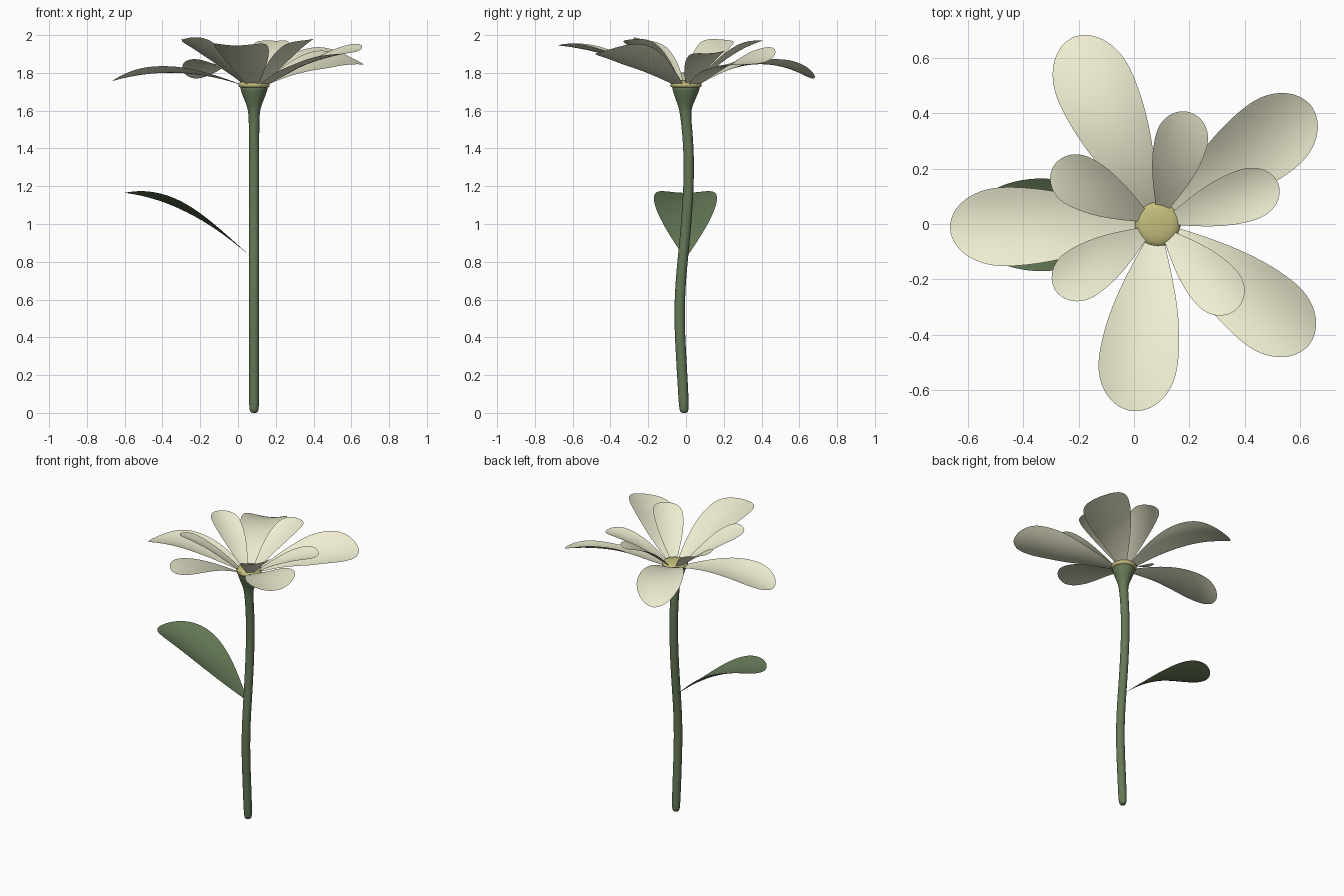
import bpy, math

if "Cube" in bpy.data.objects:
    bpy.data.objects.remove(bpy.data.objects["Cube"])

CX = 0.085  # stem axis


def material(name, color):
    m = bpy.data.materials.new(name)
    m.diffuse_color = (*color, 1)
    m.use_nodes = True
    m.node_tree.nodes["Principled BSDF"].inputs["Base Color"].default_value = m.diffuse_color
    return m


GREEN = material("stem_green", (0.13, 0.19, 0.095))
CREAM = material("petal_cream", (0.86, 0.85, 0.64))
YELLOW = material("centre_yellow", (0.55, 0.51, 0.2))


def make_object(name, verts, faces, mat, levels=1):
    me = bpy.data.meshes.new(name)
    me.from_pydata(verts, [], faces)
    me.materials.append(mat)
    me.polygons.foreach_set("use_smooth", [True] * len(me.polygons))
    ob = bpy.data.objects.new(name, me)
    bpy.context.collection.objects.link(ob)
    if levels:
        ob.modifiers.new("smooth", "SUBSURF").levels = levels
        ob.modifiers["smooth"].render_levels = levels
    return ob


def tube(name, rings, mat, n=16):
    """Closed round body from rings of (z, radius, y offset)."""
    verts, faces = [], []
    for z, r, y in rings:
        for i in range(n):
            a = 2 * math.pi * i / n
            verts.append((CX + r * math.cos(a), y + r * math.sin(a), z))
    for k in range(len(rings) - 1):
        for i in range(n):
            j = (i + 1) % n
            faces.append((k * n + i, k * n + j, (k + 1) * n + j, (k + 1) * n + i))
    faces.append(tuple(reversed(range(n))))
    faces.append(tuple(range((len(rings) - 1) * n, len(rings) * n)))
    return make_object(name, verts, faces, mat)


def blade(name, angle, r0, r1, zs, width, roll, mat, cup=0.03, root=0.2, peak=0.72, y0=0.0):
    """Thin curved petal or leaf: zs = base, middle and tip heights."""
    nt, nv = 18, 8
    a = math.radians(angle)
    b = 2 * (zs[0] + zs[2] - 2 * zs[1])
    slope = zs[2] - zs[0] - b
    verts, faces = [], []
    for i in range(nt + 1):
        t = math.sin(math.pi / 2 * i / nt)
        if t < peak:
            w = root + (1 - root) * math.sin(math.pi / 2 * t / peak)
        else:
            w = math.sqrt(max(0.0, 1 - ((t - peak) / (1 - peak)) ** 2))
        w = max(w, 0.03)
        r = r0 + (r1 - r0) * t
        for j in range(nv + 1):
            v = (2 * j / nv - 1) * w
            s = v * width
            z = zs[0] + slope * t + b * t * t + cup * v * v
            z += s * math.tan(math.radians(roll)) * min(1, 2 * t)
            verts.append((CX + r * math.cos(a) - s * math.sin(a),
                          y0 + r * math.sin(a) + s * math.cos(a), z))
    m = nv + 1
    for i in range(nt):
        for j in range(nv):
            faces.append((i * m + j, (i + 1) * m + j, (i + 1) * m + j + 1, i * m + j + 1))
    return make_object(name, verts, faces, mat)


# Wavy stem flaring into the cup under the flower
tube("stem", [(0.0, 0.012, -0.01), (0.004, 0.022, -0.01), (0.03, 0.027, -0.011),
              (0.15, 0.028, -0.017), (0.3, 0.028, -0.026), (0.45, 0.028, -0.034),
              (0.6, 0.028, -0.034), (0.75, 0.028, -0.024), (0.9, 0.028, -0.008),
              (1.05, 0.028, 0.005), (1.2, 0.028, 0.014), (1.35, 0.028, 0.016),
              (1.48, 0.028, 0.008), (1.58, 0.029, -0.003), (1.62, 0.036, -0.004),
              (1.67, 0.058, -0.002), (1.71, 0.073, 0), (1.728, 0.076, 0),
              (1.73, 0.06, 0)], GREEN)

# Domed flower centre
tube("flower_centre", [(1.718, 0.05, 0), (1.72, 0.078, 0), (1.735, 0.088, 0),
                       (1.75, 0.081, 0), (1.76, 0.055, 0), (1.763, 0.02, 0)], YELLOW)

# Large outer petals: angle, reach, middle height, tip height, roll
large = [(181, 0.75, 1.80, 1.757, 3), (114.5, 0.74, 1.845, 1.77, 0),
         (37.5, 0.70, 1.84, 1.86, 18), (-38.5, 0.70, 1.85, 1.915, 13),
         (-98, 0.682, 1.875, 1.945, 0)]
for k, (ang, reach, mid, tip, roll) in enumerate(large):
    blade(f"large_petal_{k + 1}", ang, 0.05, reach, (1.73, mid, tip), 0.143, roll, CREAM)

# Small inner petals
small = [(151.5, 0.43, 1.88, 1.975, 5), (74, 0.42, 1.885, 1.97, 0),
         (18, 0.46, 1.85, 1.905, 5), (-47, 0.42, 1.88, 1.975, 6),
         (213, 0.44, 1.88, 1.98, 10)]
for k, (ang, reach, mid, tip, roll) in enumerate(small):
    blade(f"small_petal_{k + 1}", ang, 0.05, reach, (1.735, mid, tip), 0.095, roll, CREAM, cup=0.02)

# Single leaf on the left of the stem
blade("leaf", 180, 0.02, 0.685, (0.83, 1.06, 1.165), 0.168, 0, GREEN,
      cup=0.045, root=0.06, peak=0.6, y0=-0.003)
